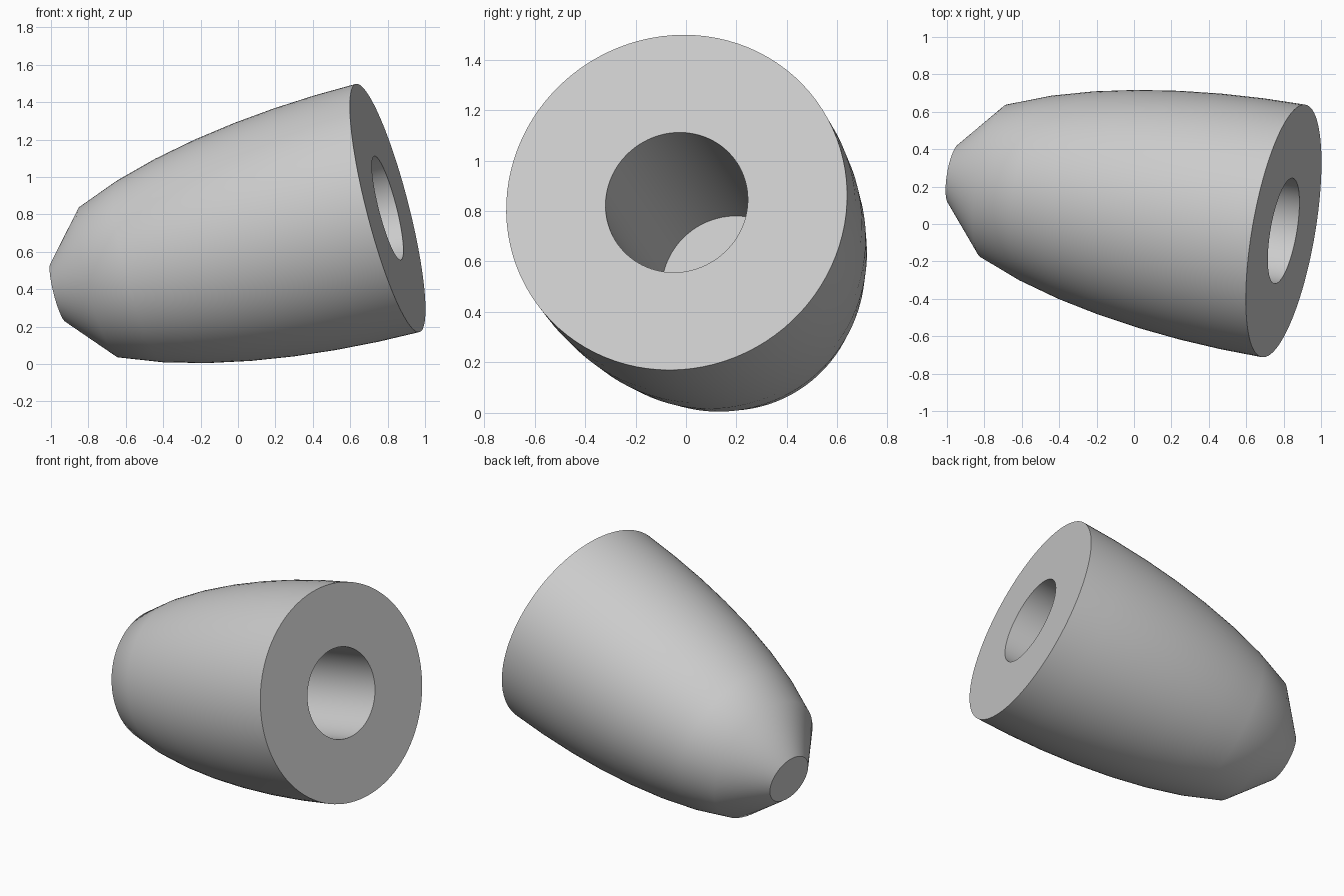
import bpy, bmesh, math
from mathutils import Vector

cube = bpy.data.objects.get("Cube")
if cube:
    bpy.data.objects.remove(cube)

# Main dimensions
AXIS = Vector((0.955, -0.165, 0.245)).normalized()
RIM_CENTRE = Vector((0.80, -0.037, 0.834))
RIM_R, CAP_R, HOLE_R = 0.685, 0.162, 0.286
LENGTH, HOLE_DEPTH = 1.842, 1.35
ELLIPSE_LENGTH = 2.03
SIDES, RINGS = 96, 8

# Plain grey material
grey = bpy.data.materials.new("plain grey")
grey.use_nodes = True
colour = (0.6, 0.6, 0.6, 1)
grey.diffuse_color = colour
grey.node_tree.nodes["Principled BSDF"].inputs["Base Color"].default_value = colour

# Profile (radius, depth below rim): nose cap, elliptical wall, rim, blind bore
profile = [(CAP_R, LENGTH)]
for i in range(RINGS - 1, -1, -1):
    depth = LENGTH * i / RINGS
    profile.append((RIM_R * math.sqrt(1 - (depth / ELLIPSE_LENGTH) ** 2), depth))
profile += [(HOLE_R, 0), (HOLE_R, HOLE_DEPTH)]

# Revolve the profile and close both ends
bm = bmesh.new()
rings = []
for radius, depth in profile:
    angles = [2 * math.pi * k / SIDES for k in range(SIDES)]
    rings.append([bm.verts.new((radius * math.cos(a), radius * math.sin(a), -depth))
                  for a in angles])
for low, high in zip(rings, rings[1:]):
    for k in range(SIDES):
        n = (k + 1) % SIDES
        bm.faces.new((low[k], low[n], high[n], high[k]))
bm.faces.new(list(reversed(rings[0])))
bm.faces.new(rings[-1])
bmesh.ops.recalc_face_normals(bm, faces=bm.faces)

mesh = bpy.data.meshes.new("bored_nose_cone")
bm.to_mesh(mesh)
bm.free()
mesh.materials.append(grey)
cone = bpy.data.objects.new("bored_nose_cone", mesh)
bpy.context.collection.objects.link(cone)

# Tilt the part into its resting pose
cone.rotation_euler = AXIS.to_track_quat('Z', 'Y').to_euler()
cone.location = RIM_CENTRE

# Smooth wall with crisp rim, cap and bore edges
bpy.ops.object.select_all(action='DESELECT')
cone.select_set(True)
bpy.context.view_layer.objects.active = cone
bpy.ops.object.shade_smooth_by_angle(angle=math.radians(30))
